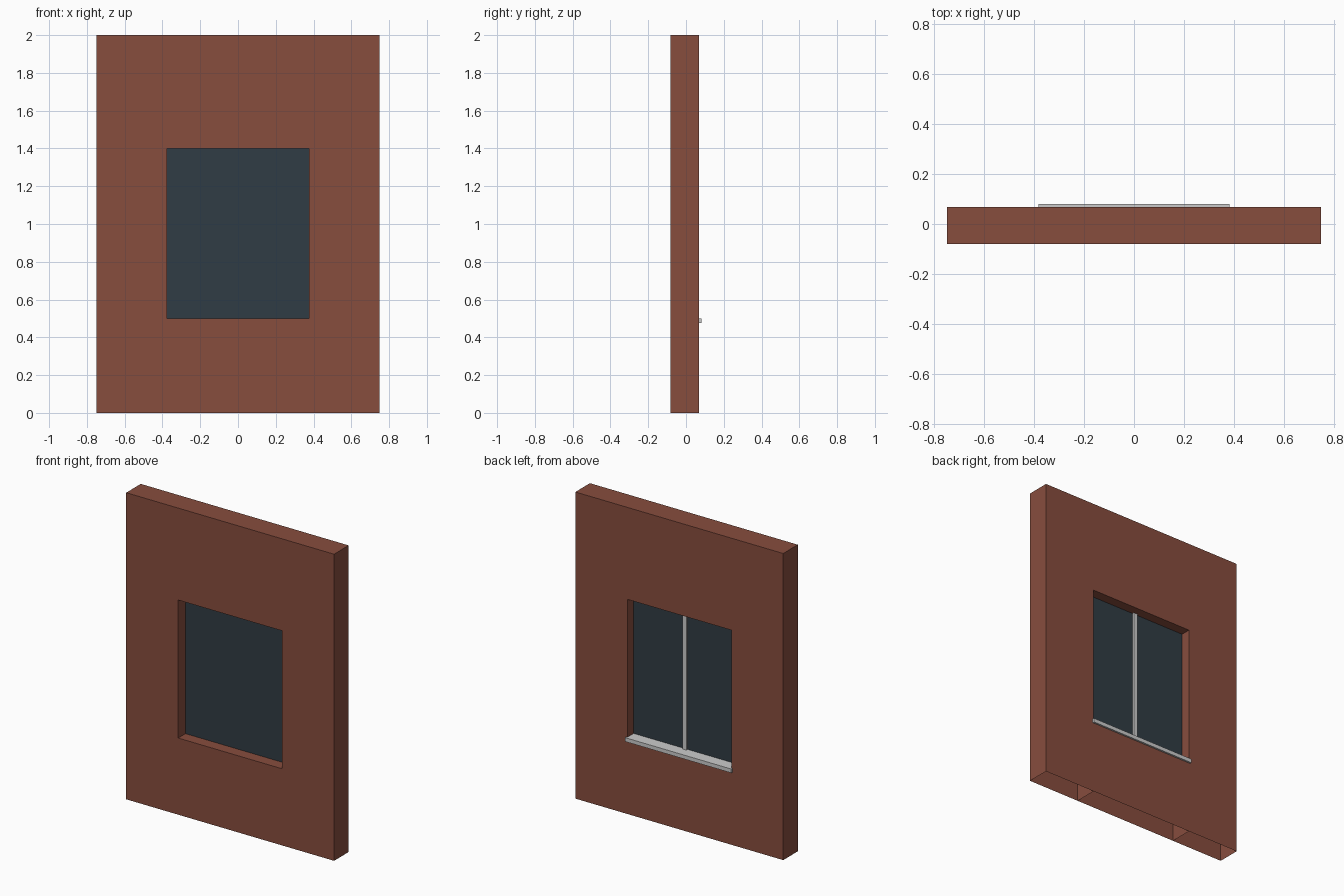
import bpy, bmesh
from mathutils import Vector

if "Cube" in bpy.data.objects:
    bpy.data.objects.remove(bpy.data.objects["Cube"])

Y0, Y1 = -0.081, 0.069          # wall front and back planes
XS = (-0.75, -0.375, 0.375, 0.75)
ZS = (0.0, 0.5, 1.4, 2.0)


def material(name, rgb):
    m = bpy.data.materials.new(name)
    m.diffuse_color = (*rgb, 1)
    m.use_nodes = True
    m.node_tree.nodes["Principled BSDF"].inputs["Base Color"].default_value = m.diffuse_color
    return m


def finish(name, bm, mat=None):
    me = bpy.data.meshes.new(name)
    bm.to_mesh(me)
    bm.free()
    ob = bpy.data.objects.new(name, me)
    bpy.context.collection.objects.link(ob)
    if mat:
        me.materials.append(mat)
    return ob


def box(name, x, y, z, mat=None):
    bm = bmesh.new()
    bmesh.ops.create_cube(bm, size=1)
    for v in bm.verts:
        v.co = Vector([(a + b) / 2 + c * (b - a) for c, (a, b) in zip(v.co, (x, y, z))])
    return finish(name, bm, mat)


def quad(bm, pts, normal):
    f = bm.faces.new([bm.verts.new(p) for p in pts])
    f.normal_update()
    if f.normal.dot(Vector(normal)) < 0:
        f.normal_flip()


def x_plane(bm, x, z0, z1, n):
    quad(bm, [(x, Y0, z0), (x, Y1, z0), (x, Y1, z1), (x, Y0, z1)], (n, 0, 0))


def z_plane(bm, z, x0, x1, n):
    quad(bm, [(x0, Y0, z), (x1, Y0, z), (x1, Y1, z), (x0, Y1, z)], (0, 0, n))


brick = material("brick", (0.242, 0.074, 0.048))
glass = material("dark_glass", (0.03, 0.045, 0.058))

# Hollow wall, open underneath: front and back panels around the opening
bm = bmesh.new()
for i in range(3):
    for k in range(3):
        if i == k == 1:
            continue
        for y, n in ((Y0, -1), (Y1, 1)):
            quad(bm, [(XS[i], y, ZS[k]), (XS[i + 1], y, ZS[k]),
                      (XS[i + 1], y, ZS[k + 1]), (XS[i], y, ZS[k + 1])], (0, n, 0))
# Ends, window reveals and inner partitions
for k in range(3):
    for s in (-1, 1):
        x_plane(bm, s * 0.75, ZS[k], ZS[k + 1], s)
        x_plane(bm, s * 0.375, ZS[k], ZS[k + 1], -s if k == 1 else 1)
# Top, and the reveal's bottom and head
for i in range(3):
    z_plane(bm, 2.0, XS[i], XS[i + 1], 1)
z_plane(bm, 0.5, -0.375, 0.375, 1)
z_plane(bm, 1.4, -0.375, 0.375, -1)
bmesh.ops.remove_doubles(bm, verts=bm.verts, dist=1e-4)
finish("wall", bm, brick)

# Window pane, mullion on the back, and projecting sill
box("window_pane", (-0.375, 0.375), (-0.006, 0.004), (0.5, 1.4), glass)
box("mullion", (-0.015, 0.015), (0.0, 0.016), (0.5, 1.4))
box("sill", (-0.383, 0.383), (0.004, 0.081), (0.475, 0.5005))
